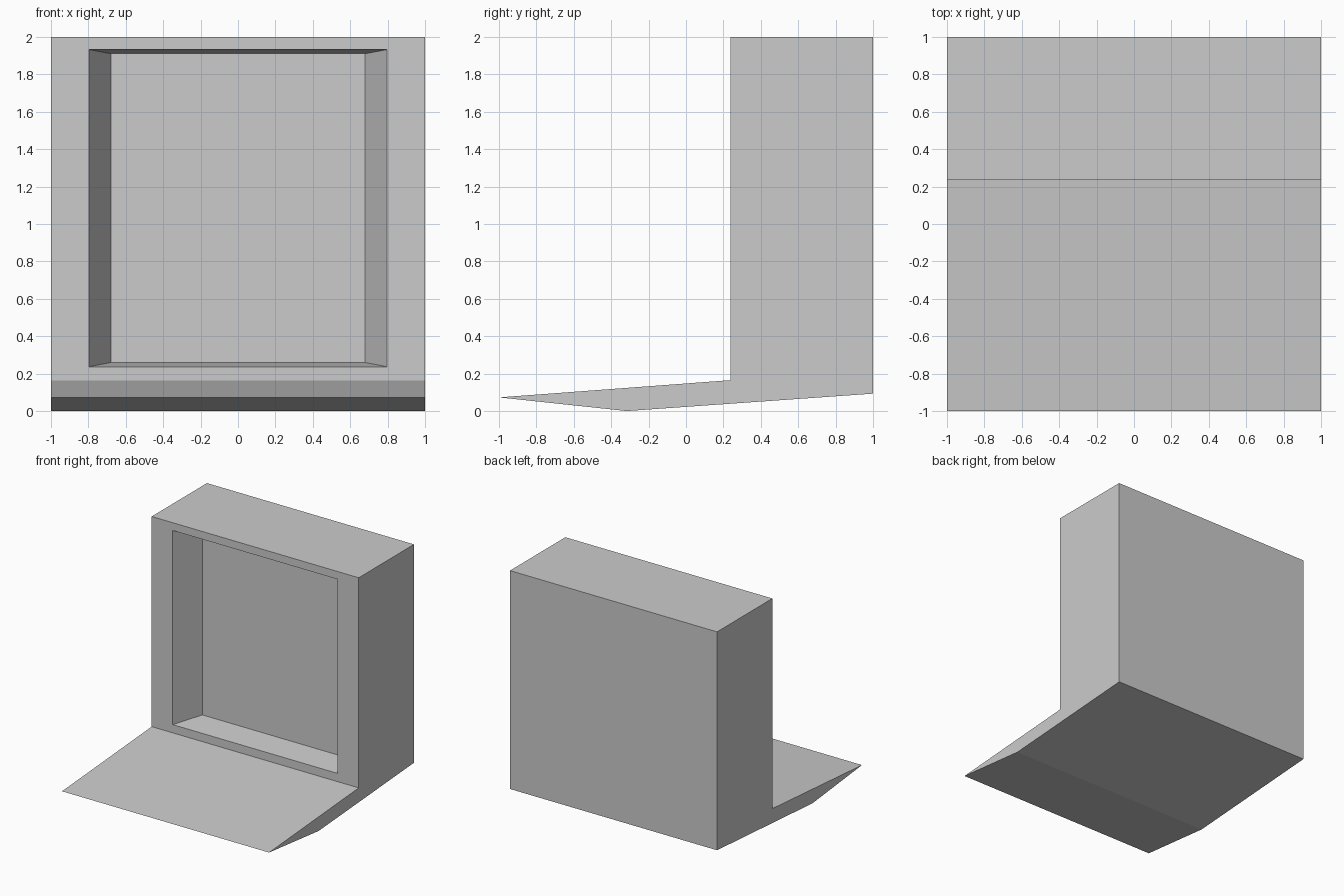
import bpy
import bmesh

cube = bpy.data.objects.get("Cube")
if cube:
    bpy.data.objects.remove(cube, do_unlink=True)

# Plain grey material
grey = bpy.data.materials.new("plain grey")
grey.use_nodes = True
colour = (0.6, 0.6, 0.6, 1)
grey.diffuse_color = colour
grey.node_tree.nodes["Principled BSDF"].inputs["Base Color"].default_value = colour

FRONT = 0.237
BACK = 0.48
LIP = 0.165

# Side profile (y, z): upright block on a wedge-shaped sloping apron
profile = [(-1, 0.073), (FRONT, LIP), (FRONT, 2), (1, 2), (1, 0.093), (-0.317, 0)]

bm = bmesh.new()
right = [bm.verts.new((-1, y, z)) for y, z in profile]
left = [bm.verts.new((1, y, z)) for y, z in profile]
bm.faces.new(right)
bm.faces.new(left[::-1])

# Skin between the two sides, leaving the block's front open
for i in range(len(profile)):
    j = (i + 1) % len(profile)
    if i != 1:
        bm.faces.new((right[i], left[i], left[j], right[j]))


def ring(half_width, y, low, high):
    corners = ((-half_width, low), (half_width, low), (half_width, high), (-half_width, high))
    return [bm.verts.new((x, y, z)) for x, z in corners]


def bridge(a, b):
    for i in range(4):
        j = (i + 1) % 4
        bm.faces.new((a[i], a[j], b[j], b[i]))


# Front frame, tapered recess walls and recessed panel
outer = [right[1], left[1], left[2], right[2]]
opening = ring(0.797, FRONT, 0.237, 1.932)
panel = ring(0.68, BACK, 0.26, 1.91)
bridge(outer, opening)
bridge(opening, panel)
bm.faces.new(panel)

bmesh.ops.recalc_face_normals(bm, faces=bm.faces)
mesh = bpy.data.meshes.new("recessed_block")
bm.to_mesh(mesh)
bm.free()
mesh.materials.append(grey)
block = bpy.data.objects.new("recessed_block", mesh)
bpy.context.collection.objects.link(block)
